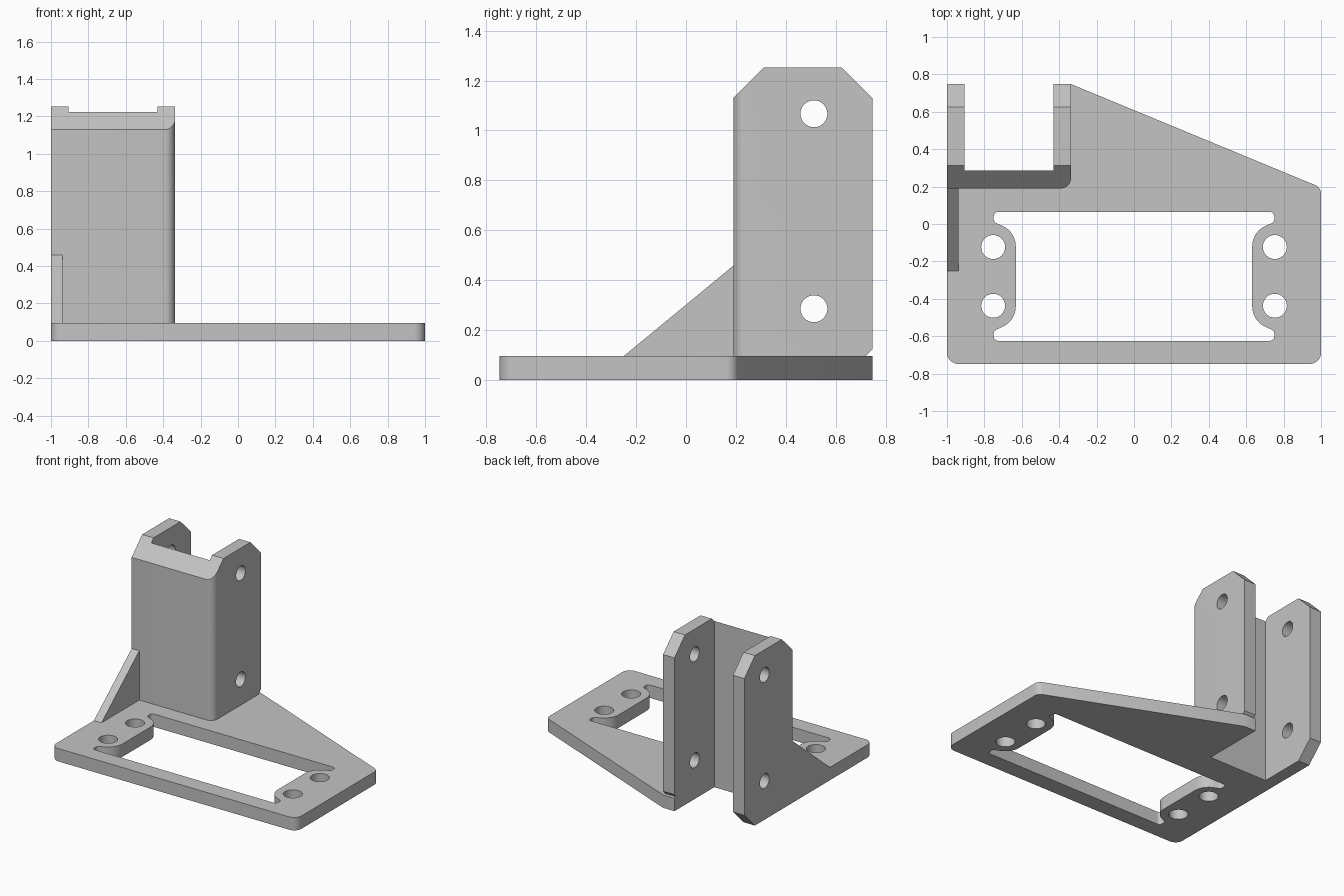
import bpy, bmesh, math
from mathutils import Vector, Matrix

cube = bpy.data.objects.get("Cube")
if cube:
    bpy.data.objects.remove(cube)

grey = bpy.data.materials.new("light_grey")
grey.use_nodes = True
colour = (0.55, 0.55, 0.55, 1)
grey.diffuse_color = colour
grey.node_tree.nodes["Principled BSDF"].inputs["Base Color"].default_value = colour


def rounded(corners, steps=8):
    """Polygon from (x, y, radius) corners, each rounded by its radius."""
    pts = []
    for i, (x, y, r) in enumerate(corners):
        p = Vector((x, y))
        if not r:
            pts.append(p)
            continue
        a = (Vector(corners[i - 1][:2]) - p).normalized()
        b = (Vector(corners[(i + 1) % len(corners)][:2]) - p).normalized()
        half = a.angle(b) / 2
        centre = p + (a + b).normalized() * r / math.sin(half)
        start = p + a * r / math.tan(half) - centre
        end = p + b * r / math.tan(half) - centre
        turn = math.atan2(start.x * end.y - start.y * end.x, start.dot(end))
        for k in range(steps + 1):
            pts.append(centre + Matrix.Rotation(turn * k / steps, 2) @ start)
    return pts


def circle(x, y, r, n=32):
    return [Vector((x + r * math.cos(math.tau * k / n),
                    y + r * math.sin(math.tau * k / n))) for k in range(n)]


def plate(name, loops, low, high, axis="z"):
    """Extrude an outline with holes along z, or a (y, z) outline along x."""
    bm = bmesh.new()
    edges = []
    for loop in loops:
        vs = [bm.verts.new((p.x, p.y, low) if axis == "z" else (low, p.x, p.y))
              for p in loop]
        edges += [bm.edges.new((v, vs[i - 1])) for i, v in enumerate(vs)]
    bmesh.ops.triangle_fill(bm, edges=edges, use_beauty=True)
    out = bmesh.ops.extrude_face_region(bm, geom=bm.faces[:])["geom"]
    d = high - low
    bmesh.ops.translate(bm, vec=(0, 0, d) if axis == "z" else (d, 0, 0),
                        verts=[g for g in out if isinstance(g, bmesh.types.BMVert)])
    bmesh.ops.recalc_face_normals(bm, faces=bm.faces[:])
    mesh = bpy.data.meshes.new(name)
    bm.to_mesh(mesh)
    bm.free()
    mesh.materials.append(grey)
    obj = bpy.data.objects.new(name, mesh)
    bpy.context.collection.objects.link(obj)
    return obj


def smooth(obj):
    bpy.ops.object.select_all(action="DESELECT")
    obj.select_set(True)
    bpy.context.view_layer.objects.active = obj
    bpy.ops.object.shade_smooth_by_angle(angle=math.radians(30))


# Main dimensions
thick = 0.095
front, back = -0.748, 0.748
web_front, web_back = 0.19, 0.285
inner_right, inner_left, outer_left = -0.907, -0.43, -0.337
mid = -0.28  # centre line of the opening

# Base plate: slanted rear edge, open channel, screw tabs and holes
outline = rounded([(-1, front, 0.06), (1, front, 0.06), (1, 0.195, 0.05),
                   (outer_left, back, 0), (inner_left, back, 0),
                   (inner_left, web_back, 0), (-1, web_back, 0)])
quarter = [(0.75, 0.065, 0.025), (0.75, 0.01, 0.025), (0.632, -0.04, 0.12)]
right_side = quarter + [(x, 2 * mid - y, r) for x, y, r in reversed(quarter)]
opening = rounded(right_side + [(-x, y, r) for x, y, r in reversed(right_side)])
screw_holes = [circle(sx * 0.753, mid + sy * 0.157, 0.064)
               for sx in (-1, 1) for sy in (-1, 1)]
base = plate("base_plate", [outline, opening] + screw_holes, 0, thick)
smooth(base)

# Upright channel: U footprint trimmed by the chamfered side profile
footprint = rounded([(-1, web_front, 0), (outer_left, web_front, 0.055),
                     (outer_left, back, 0), (inner_left, back, 0),
                     (inner_left, web_back, 0), (inner_right, web_back, 0),
                     (inner_right, back, 0), (-1, back, 0)])
channel = plate("upright_channel", [footprint], 0, 1.3)
top, cut = 1.252, 0.122
side = rounded([(0.1, 0, 0), (back - cut, 0, 0), (back, cut, 0),
                (back, top - cut, 0), (back - cut, top, 0),
                (web_front + cut, top, 0), (web_front, top - cut, 0),
                (0.1, top - cut - 0.09, 0)])
bolt_holes = [circle(0.513, z, 0.054) for z in (0.285, 1.067)]
trimmer = plate("side_trimmer", [side] + bolt_holes, -1.2, 0, "x")
trim = channel.modifiers.new("trim", "BOOLEAN")
trim.operation, trim.object, trim.solver = "INTERSECT", trimmer, "EXACT"
bpy.context.view_layer.objects.active = channel
bpy.ops.object.modifier_apply(modifier="trim")
bpy.data.objects.remove(trimmer)
smooth(channel)

# Triangular gusset bracing the channel
plate("gusset", [rounded([(-0.25, thick, 0), (web_front, thick, 0),
                          (web_front, 0.458, 0)])], -1, -0.938, "x")
